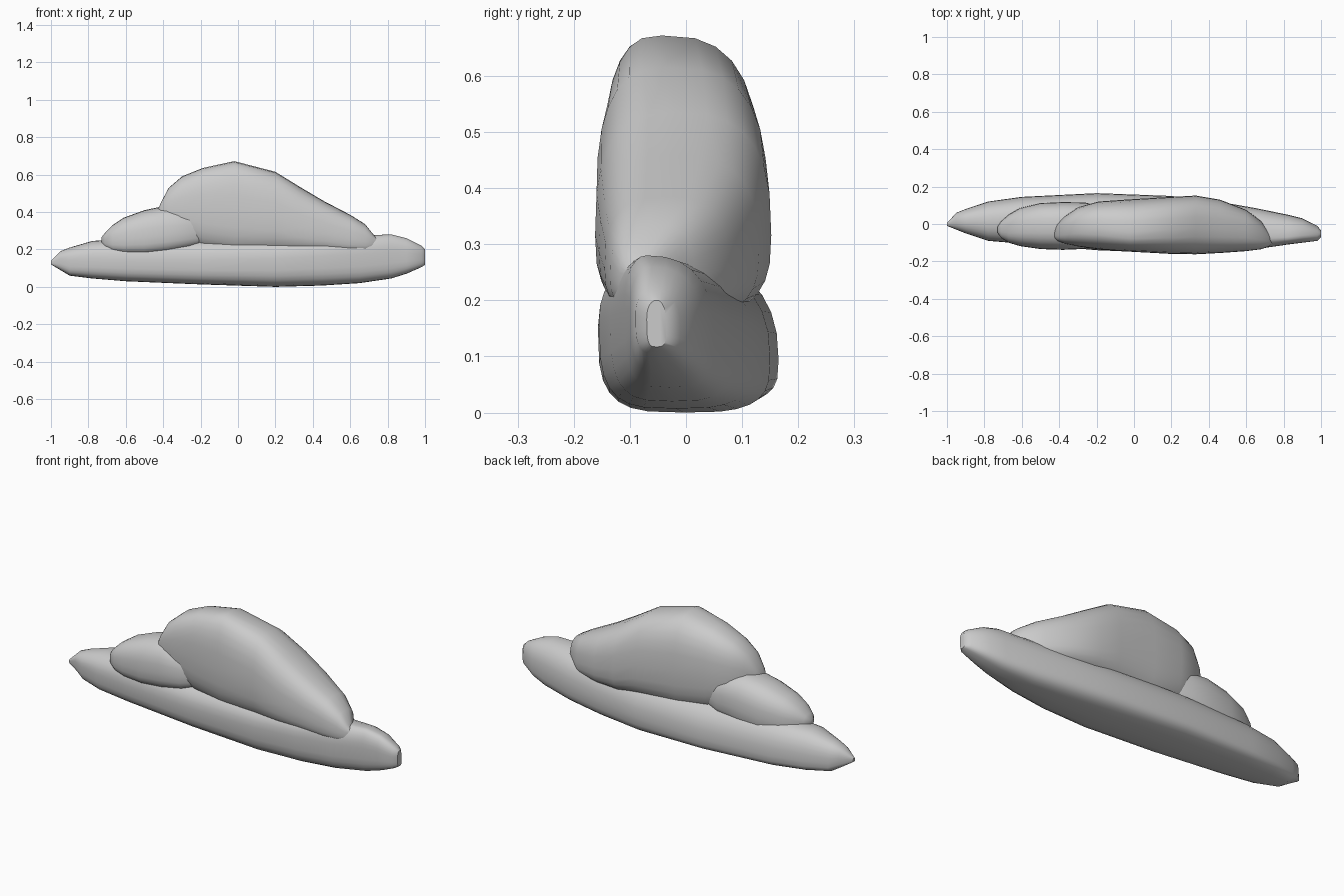
import bpy, math

SEGS = 28


def power(v, e):
    return math.copysign(abs(v) ** e, v)


def loft(name, stations, upper, lower, tilt=0.0):
    """Loft rounded sections along x: (x, y_front, y_back, z_bottom, z_top, top_skew, z_widest)."""
    verts, faces = [], []
    for x, yf, yb, zb, zt, skew, zw in stations:
        yc, hw = (yf + yb) / 2, (yb - yf) / 2
        for i in range(SEGS):
            a = 2 * math.pi * i / SEGS
            c, s = math.cos(a), math.sin(a)
            e = upper if s > 0 else lower
            y, z = power(c, e), power(s, e)
            zm = zb + (zt - zb) * (zw - tilt * y)   # widest line drops toward the back
            lean = skew * hw * (1 - abs(y)) if s > 0 else 0
            verts.append((x, yc + hw * y + lean, zm + z * ((zt - zm) if s > 0 else (zm - zb))))
    n = len(stations)
    for k in range(n - 1):
        for i in range(SEGS):
            j = (i + 1) % SEGS
            faces.append((k * SEGS + i, k * SEGS + j, (k + 1) * SEGS + j, (k + 1) * SEGS + i))
    faces.append(tuple(reversed(range(SEGS))))
    faces.append(tuple(range((n - 1) * SEGS, n * SEGS)))
    mesh = bpy.data.meshes.new(name)
    mesh.from_pydata(verts, [], [tuple(reversed(f)) for f in faces])
    mesh.update()
    ob = bpy.data.objects.new(name, mesh)
    bpy.context.collection.objects.link(ob)
    bpy.ops.object.select_all(action='DESELECT')
    ob.select_set(True)
    bpy.context.view_layer.objects.active = ob
    bpy.ops.object.mode_set(mode='EDIT')
    bpy.ops.mesh.select_all(action='SELECT')
    bpy.ops.mesh.normals_make_consistent(inside=False)
    bpy.ops.object.mode_set(mode='OBJECT')
    bpy.ops.object.shade_smooth_by_angle(angle=math.radians(40))
    return ob


# long flat base slab
loft("base_slab", [
    (-1.00, -0.01, 0.005, 0.12, 0.14, 0, .5),
    (-0.95, -0.03, 0.06, 0.09, 0.19, 0, .5),
    (-0.90, -0.05, 0.08, 0.06, 0.21, 0, .45),
    (-0.78, -0.09, 0.12, 0.045, 0.245, 0, .42),
    (-0.60, -0.105, 0.145, 0.03, 0.26, 0, .4),
    (-0.20, -0.14, 0.165, 0.013, 0.265, 0, .42),
    (0.20, -0.157, 0.15, 0.00, 0.265, -.1, .47),
    (0.45, -0.155, 0.12, 0.007, 0.27, -.2, .5),
    (0.65, -0.135, 0.085, 0.02, 0.275, -.4, .5),
    (0.82, -0.11, 0.05, 0.045, 0.28, -.5, .5),
    (0.90, -0.10, 0.03, 0.07, 0.26, -.4, .5),
    (0.98, -0.09, -0.01, 0.105, 0.22, -.2, .5),
    (1.00, -0.07, -0.035, 0.117, 0.20, 0, .5),
], 0.86, 0.58, 0.1)

# tall sloping mound
loft("large_mound", [
    (-0.43, -0.07, -0.04, 0.37, 0.41, 0, .5),
    (-0.41, -0.09, 0.00, 0.34, 0.455, 0, .5),
    (-0.37, -0.105, 0.04, 0.30, 0.53, 0, .5),
    (-0.30, -0.12, 0.09, 0.25, 0.59, 0, .5),
    (-0.19, -0.135, 0.12, 0.20, 0.635, -.1, .5),
    (-0.02, -0.148, 0.132, 0.17, 0.672, -.25, .45),
    (0.20, -0.16, 0.145, 0.17, 0.615, -.15, .45),
    (0.33, -0.162, 0.152, 0.17, 0.535, -.1, .4),
    (0.46, -0.155, 0.13, 0.17, 0.458, -.1, .4),
    (0.60, -0.145, 0.075, 0.17, 0.385, 0, .4),
    (0.68, -0.135, 0.015, 0.18, 0.335, 0, .4),
    (0.72, -0.12, -0.045, 0.195, 0.285, 0, .4),
    (0.745, -0.105, -0.075, 0.235, 0.255, 0, .5),
], 0.72, 0.7)

# small mound tucked in at the left
loft("small_mound", [
    (-0.73, -0.045, -0.015, 0.235, 0.265, 0, .5),
    (-0.71, -0.075, 0.015, 0.205, 0.29, 0, .5),
    (-0.67, -0.10, 0.05, 0.183, 0.33, 0, .45),
    (-0.61, -0.118, 0.085, 0.17, 0.37, 0, .42),
    (-0.50, -0.134, 0.112, 0.165, 0.41, 0, .4),
    (-0.38, -0.138, 0.117, 0.175, 0.435, 0, .4),
    (-0.26, -0.133, 0.115, 0.20, 0.42, 0, .4),
    (-0.15, -0.08, 0.08, 0.23, 0.36, 0, .5),
], 0.78, 0.66)
